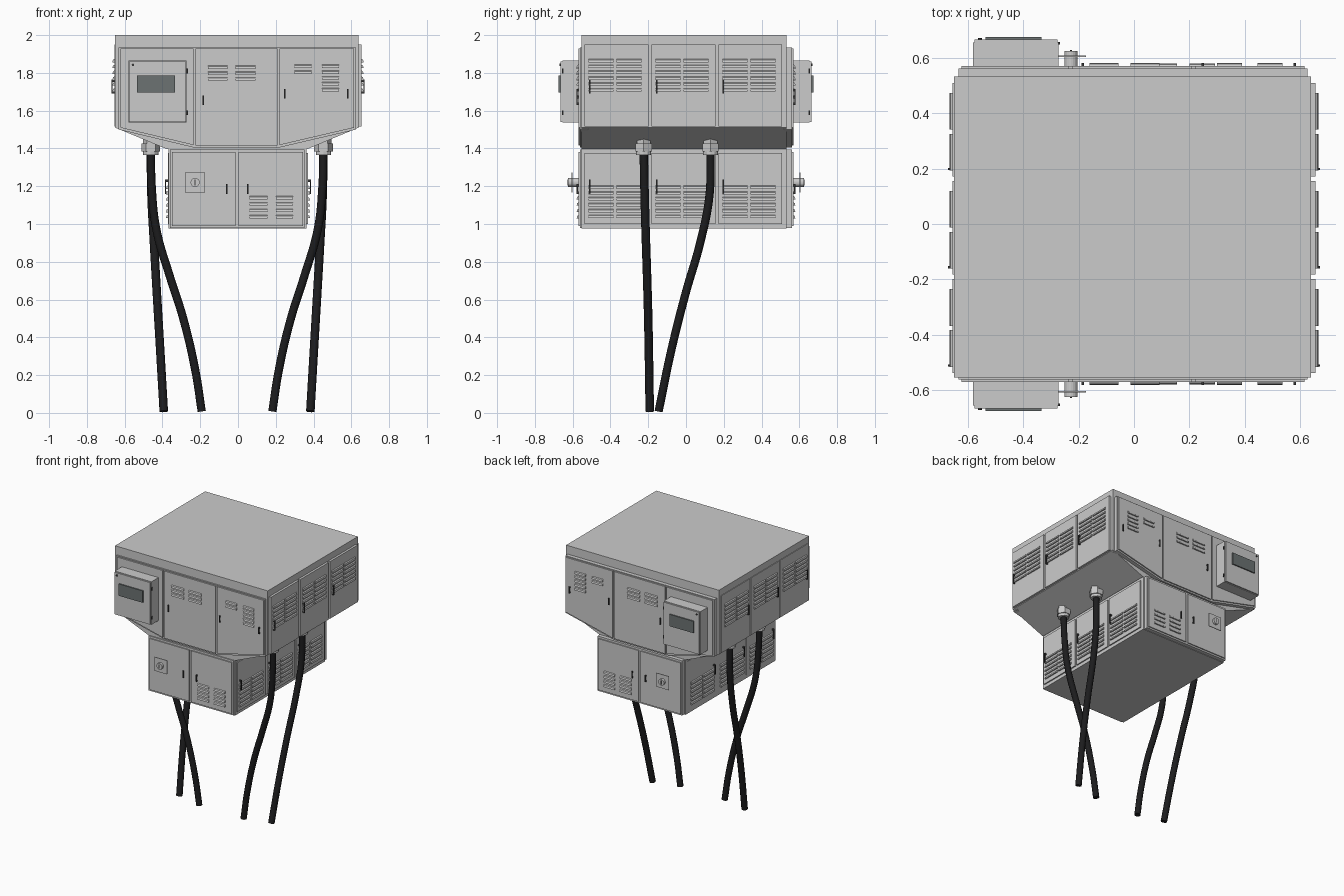
import bpy, bmesh, math
from mathutils import Vector

if "Cube" in bpy.data.objects:
    bpy.data.objects.remove(bpy.data.objects["Cube"])


def material(name, r, g, b):
    m = bpy.data.materials.new(name)
    m.diffuse_color = (r, g, b, 1)
    m.use_nodes = True
    m.node_tree.nodes["Principled BSDF"].inputs["Base Color"].default_value = m.diffuse_color
    return m


GREY = material("light grey paint", 0.6, 0.6, 0.6)
BLACK = material("black rubber", 0.012, 0.012, 0.013)
DARK = material("dark handle", 0.04, 0.04, 0.04)
SCREEN = material("screen grey", 0.15, 0.17, 0.17)


def finish(name, bm, mat):
    bmesh.ops.recalc_face_normals(bm, faces=bm.faces)
    me = bpy.data.meshes.new(name)
    bm.to_mesh(me)
    bm.free()
    me.materials.append(mat)
    ob = bpy.data.objects.new(name, me)
    bpy.context.collection.objects.link(ob)
    return ob


def add_loft(bm, ring_a, ring_b):
    """Closed solid between two matching polygons."""
    a = [bm.verts.new(p) for p in ring_a]
    b = [bm.verts.new(p) for p in ring_b]
    n = len(a)
    bm.faces.new(a)
    bm.faces.new(b[::-1])
    for i in range(n):
        bm.faces.new((a[i], b[i], b[(i + 1) % n], a[(i + 1) % n]))


def box(name, x0, x1, y0, y1, z0, z1, mat=GREY):
    prism(name, [(x0, z0), (x1, z0), (x1, z1), (x0, z1)], y0, y1, mat)


def prism(name, pts, y0, y1, mat=GREY):
    bm = bmesh.new()
    add_loft(bm, [(x, y0, z) for x, z in pts], [(x, y1, z) for x, z in pts])
    return finish(name, bm, mat)


class Wall:
    """Works in wall coordinates: u along the wall, d outward, z up."""

    def __init__(self, label, axis, sign):
        self.label, self.axis, self.sign = label, axis, sign

    def at(self, u, d, z):
        return (u, self.sign * d, z) if self.axis == "y" else (self.sign * d, u, z)

    def plate(self, name, pts, d0, d1, mat=GREY):
        bm = bmesh.new()
        add_loft(bm, [self.at(u, d0, z) for u, z in pts], [self.at(u, d1, z) for u, z in pts])
        return finish(f"{self.label}_{name}", bm, mat)

    def box(self, name, u0, u1, d0, d1, z0, z1, mat=GREY):
        return self.plate(name, [(u0, z0), (u1, z0), (u1, z1), (u0, z1)], d0, d1, mat)

    def louvers(self, name, u0, u1, d, z_top, rows, pitch=0.031):
        bm = bmesh.new()
        for i in range(rows):
            z = z_top - i * pitch
            prof = [(d - .002, z), (d + .007, z - .006), (d + .01, z - .019), (d - .002, z - .019)]
            add_loft(bm, [self.at(u0, a, b) for a, b in prof], [self.at(u1, a, b) for a, b in prof])
        return finish(f"{self.label}_{name}", bm, GREY)

    def handle(self, name, u, d, z0, z1, out=0.014):
        bm = bmesh.new()
        w = 0.004
        for a, b, c, e in ((z0, z1, out - .006, out), (z0, z0 + .012, 0, out - .006),
                           (z1 - .012, z1, 0, out - .006)):
            ring = [(u - w, a), (u + w, a), (u + w, b), (u - w, b)]
            add_loft(bm, [self.at(p, d + c, q) for p, q in ring],
                     [self.at(p, d + e, q) for p, q in ring])
        return finish(f"{self.label}_{name}", bm, DARK)

    def knob(self, name, u, z, d0, d1, r, mat=GREY, sides=20):
        ring = [(u + r * math.cos(i * math.tau / sides), z + r * math.sin(i * math.tau / sides))
                for i in range(sides)]
        return self.plate(name, ring, d0, d1, mat)


# Cabinet bodies
prism("upper_cabinet", [(-.65, 2), (-.65, 1.51), (-.378, 1.397), (.368, 1.397),
                        (.638, 1.51), (.638, 2)], -.553, .532)
box("lower_cabinet", -.368, .362, -.553, .532, .975, 1.41)

# Front and back walls (same layout, mirrored in y)
for wall in (Wall("front", "y", -1), Wall("back", "y", 1)):
    wall.plate("upper_frame", [(-.632, 1.935), (-.632, 1.5), (-.235, 1.405), (.22, 1.405),
                               (.625, 1.5), (.625, 1.935)], .52, .561)
    wall.plate("upper_door_left", [(-.622, 1.928), (-.622, 1.51), (-.236, 1.418),
                                   (-.236, 1.928)], .56, .57)
    wall.box("upper_door_middle", -.224, .208, .56, .57, 1.416, 1.928)
    wall.plate("upper_door_right", [(.22, 1.928), (.22, 1.418), (.615, 1.51),
                                    (.615, 1.928)], .56, .57)
    wall.box("lower_frame", -.36, .353, .52, .561, .978, 1.395)
    wall.box("lower_door_left", -.35, -.013, .56, .569, .99, 1.38)
    wall.box("lower_door_right", .003, .343, .56, .569, .99, 1.38)
    # Louvers
    wall.louvers("vent_a", -.16, -.055, .57, 1.84, 3)
    wall.louvers("vent_b", -.013, .092, .57, 1.84, 3)
    wall.louvers("vent_c", .3, .39, .57, 1.845, 2)
    wall.louvers("vent_d", .446, .536, .57, 1.845, 5)
    wall.louvers("vent_e", .06, .155, .569, 1.15, 4, .034)
    wall.louvers("vent_f", .2, .292, .569, 1.15, 4, .034)
    # Door handles
    for i, (u, z) in enumerate(((-.185, 1.655), (.248, 1.69), (.58, 1.69))):
        wall.handle(f"upper_handle_{i}", u, .57, z - .025, z + .025, .01)
    for i, u in enumerate((-.06, .052)):
        wall.handle(f"lower_handle_{i}", u, .569, 1.16, 1.212, .01)
    # Control box with screen, hinges and lock
    wall.box("control_box", -.58, -.272, .55, .655, 1.537, 1.865)
    wall.box("control_box_lid", -.576, -.276, .655, .665, 1.541, 1.861)
    wall.box("screen", -.535, -.333, .665, .674, 1.696, 1.786, SCREEN)
    for i, z in enumerate((1.81, 1.59)):
        wall.box(f"box_hinge_{i}", -.274, -.266, .648, .656, z - .012, z + .012, DARK)
    wall.knob("box_lock", -.556, 1.842, .665, .67, .007, DARK, 10)
    # Rotary switch on the lower door
    wall.knob("switch_stem", -.227, 1.22, .565, .607, .024)
    wall.box("switch_plate", -.28, -.174, .602, .607, 1.167, 1.272)
    wall.knob("switch_cap", -.227, 1.22, .607, .624, .024)
    wall.box("switch_grip", -.23, -.224, .624, .627, 1.205, 1.235, DARK)

# Side walls: three doors on each level
for wall in (Wall("right", "x", 1), Wall("left", "x", -1)):
    for i in range(3):
        y = -.537 + i * .354
        for level, d, z0, z1, vent, grip in (("upper", .655, 1.515, 1.95, 1.875, 1.69),
                                             ("lower", .371, 1.0, 1.375, 1.205, 1.16)):
            wall.box(f"{level}_door_{i}", y, y + .338, d - .03, d, z0, z1)
            for k in range(2):
                u = y + .022 + k * .148
                wall.louvers(f"{level}_vent_{i}_{k}", u, u + .132, d, vent, 6)
            wall.handle(f"{level}_handle_{i}", y + .027, d, grip, grip + .075, .016)


def gland(name, x, y):
    """Hexagonal cable fitting with a narrower collar below."""
    bm = bmesh.new()
    for r, z0, z1, n in ((.05, 1.385, 1.425, 6), (.04, 1.365, 1.39, 12), (.042, 1.42, 1.455, 6)):
        rings = [[(x + r * math.cos(i * math.tau / n), y + r * math.sin(i * math.tau / n), z)
                  for i in range(n)] for z in (z0, z1)]
        add_loft(bm, *rings)
    finish(name, bm, GREY)


def cable(name, pts):
    """Round cable swept through the points, converted to a smooth mesh."""
    cu = bpy.data.curves.new(name, "CURVE")
    cu.dimensions = "3D"
    cu.bevel_depth = .0225
    cu.bevel_resolution = 3
    cu.use_fill_caps = True
    cu.resolution_u = 8
    sp = cu.splines.new("BEZIER")
    sp.bezier_points.add(len(pts) - 1)
    for bp, p in zip(sp.bezier_points, pts):
        bp.co = Vector(p)
        bp.handle_left_type = bp.handle_right_type = "AUTO"
    cu.materials.append(BLACK)
    ob = bpy.data.objects.new(name, cu)
    bpy.context.collection.objects.link(ob)
    bpy.ops.object.select_all(action="DESELECT")
    ob.select_set(True)
    bpy.context.view_layer.objects.active = ob
    bpy.ops.object.convert(target="MESH")
    bpy.ops.object.shade_smooth_by_angle(angle=math.radians(40))


# Cables hanging from the sloped undersides, mirrored left and right
FRONT_CABLE = [(.457, -.224, 1.4), (.452, -.22, 1.2), (.427, -.214, .97), (.355, -.206, .72),
               (.285, -.2, .5), (.22, -.195, .22), (.187, -.192, .008)]
BACK_CABLE = [(.457, .13, 1.4), (.453, .124, 1.15), (.44, .075, .9), (.425, .0, .64),
              (.407, -.077, .335), (.388, -.145, .008)]
for side, s in (("right", 1), ("left", -1)):
    for label, path in (("front", FRONT_CABLE), ("back", BACK_CABLE)):
        pts = [(s * x - .005, y, z) for x, y, z in path]
        cable(f"{side}_{label}_cable", pts)
        gland(f"{side}_{label}_gland", pts[0][0], pts[0][1])
